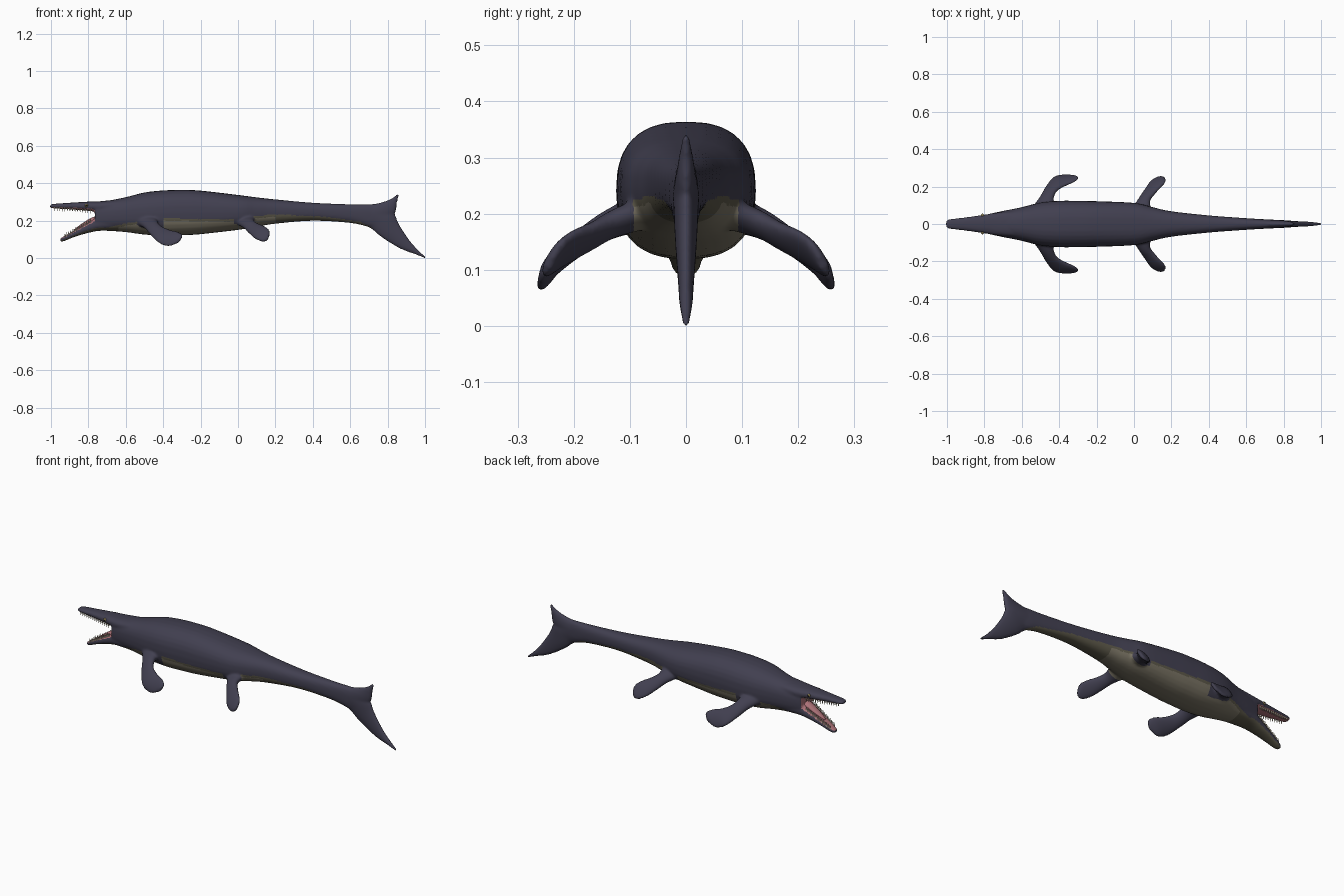
import bpy, bmesh, math
from mathutils import Vector, Matrix

cube = bpy.data.objects.get("Cube")
if cube:
    bpy.data.objects.remove(cube, do_unlink=True)


def material(name, r, g, b):
    m = bpy.data.materials.new(name)
    m.use_nodes = True
    m.diffuse_color = (r, g, b, 1)
    m.node_tree.nodes["Principled BSDF"].inputs["Base Color"].default_value = (r, g, b, 1)
    return m


slate = material("slate skin", .053, .05, .08)
pale = material("pale belly", .19, .17, .125)
olive = material("olive belly edge", .105, .095, .065)
pink = material("mouth pink", .42, .17, .19)
ivory = material("tooth ivory", .6, .55, .42)
amber = material("eye amber", .25, .2, .08)
black = material("pupil black", .01, .01, .01)


def smooth_path(rows, steps=5):
    """Catmull-Rom interpolation of rows of numbers."""
    out = []
    last = len(rows) - 1
    for i in range(last):
        p, q, r, s = (rows[max(0, min(last, i + k))] for k in (-1, 0, 1, 2))
        for j in range(steps):
            t = j / steps
            out.append([b + .5 * t * (c - a + t * (2 * a - 5 * b + 4 * c - d + t * (3 * (b - c) + d - a)))
                        for a, b, c, d in zip(p, q, r, s)])
    return out + [list(rows[-1])]


def loft(bm, rows, power=2, sides=28):
    """Skin rounded sections; a row holds both chord ends and the half thickness."""
    rows = smooth_path(rows)
    ends = [(Vector(r[:3]), Vector(r[3:6]), max(r[6], .002)) for r in rows]
    mids = [(a + b) / 2 for a, b, t in ends]
    rings = []
    for i, (a, b, t) in enumerate(ends):
        way = mids[min(i + 1, len(mids) - 1)] - mids[max(i - 1, 0)]
        u = (b - a) / 2
        n = u.cross(way).normalized() * t
        ring = []
        for k in range(sides):
            c, s = math.cos(math.tau * k / sides), math.sin(math.tau * k / sides)
            c = math.copysign(abs(c) ** (2 / power), c)
            s = math.copysign(abs(s) ** (2 / power), s)
            ring.append(bm.verts.new(mids[i] + u * c + n * s))
        rings.append(ring)
    for lo, hi in zip(rings, rings[1:]):
        for k in range(sides):
            j = (k + 1) % sides
            bm.faces.new((lo[k], lo[j], hi[j], hi[k]))
    bm.faces.new(rings[0][::-1])
    bm.faces.new(rings[-1])


def upright(rows):
    """x, bottom, top, half width -> vertical sections."""
    return [(x, 0, lo, x, 0, hi, w) for x, lo, hi, w in rows]


def fin(rows):
    """Sections lying in the middle plane."""
    return [(ax, 0, az, bx, 0, bz, t) for ax, az, bx, bz, t in rows]


def add_object(name, bm, mats):
    mesh = bpy.data.meshes.new(name)
    bmesh.ops.recalc_face_normals(bm, faces=bm.faces)
    bm.to_mesh(mesh)
    bm.free()
    for m in mats:
        mesh.materials.append(m)
    ob = bpy.data.objects.new(name, mesh)
    bpy.context.collection.objects.link(ob)
    return ob


TRUNK = [(-.765, .145, .302, .056), (-.7, .145, .306, .07), (-.6, .138, .325, .09),
         (-.5, .125, .35, .115), (-.4, .119, .361, .124), (-.3, .121, .364, .124),
         (-.2, .127, .36, .122), (0, .15, .337, .113), (.1, .167, .324, .09),
         (.2, .183, .313, .068), (.4, .199, .295, .046), (.6, .187, .287, .031),
         (.7, .165, .287, .025), (.77, .15, .285, .018)]
UPPER_JAW = [(-1.005, .269, .284, .016), (-.985, .265, .289, .026), (-.9, .26, .295, .036),
             (-.8, .252, .301, .05), (-.74, .245, .303, .06), (-.62, .24, .315, .07)]
LOWER_JAW = [(-.95, .088, .104, .014), (-.93, .09, .117, .024), (-.87, .114, .15, .035),
             (-.8, .134, .192, .047), (-.74, .145, .22, .058), (-.64, .145, .23, .07)]
UPPER_LOBE = [(.64, .284, .78, .19, .024), (.72, .288, .82, .215, .021), (.79, .305, .843, .245, .016),
              (.83, .325, .85, .295, .011), (.852, .343, .861, .334, .006)]
LOWER_LOBE = [(.62, .185, .8, .265, .024), (.7, .163, .838, .235, .022), (.765, .112, .862, .18, .019),
              (.865, .05, .918, .095, .014), (.95, .018, .967, .04, .011), (1.0, -.003, 1.006, .004, .006)]
FRONT_FLIPPER = [(-.56, .07, .2, -.42, .07, .21, .035), (-.505, .14, .165, -.43, .135, .195, .024),
                 (-.47, .2, .125, -.41, .18, .17, .018), (-.43, .25, .085, -.365, .205, .15, .016),
                 (-.375, .262, .062, -.32, .225, .14, .013), (-.315, .26, .082, -.293, .245, .123, .008)]
REAR_FLIPPER = [(-.03, .06, .2, .1, .05, .215, .03), (.025, .135, .165, .085, .12, .2, .022),
                (.055, .18, .135, .105, .155, .185, .018), (.09, .23, .103, .142, .195, .17, .015),
                (.13, .253, .086, .167, .222, .15, .012), (.157, .252, .093, .169, .24, .118, .008)]

# Skin: all lofts fused into one surface
bm = bmesh.new()
loft(bm, upright(TRUNK), 2.5)
loft(bm, upright(UPPER_JAW), 2.5)
loft(bm, upright(LOWER_JAW), 2.5)
loft(bm, fin(UPPER_LOBE))
loft(bm, fin(LOWER_LOBE))
for flipper in (FRONT_FLIPPER, REAR_FLIPPER):
    for side in (1, -1):
        loft(bm, [(a, side * b, c, d, side * e, f, t) for a, b, c, d, e, f, t in flipper])
body = add_object("body", bm, [])
fuse = body.modifiers.new("fuse", 'REMESH')
fuse.mode = 'VOXEL'
fuse.voxel_size = .006
blend = body.modifiers.new("blend", 'SMOOTH')
blend.factor = .5
blend.iterations = 7
bpy.context.view_layer.update()
fused = bpy.data.meshes.new_from_object(body.evaluated_get(bpy.context.evaluated_depsgraph_get()))
body.modifiers.clear()
body.data = fused
fused.materials.clear()
for m in (slate, pale, olive, pink):
    fused.materials.append(m)
fused.shade_smooth()

# Belly and mouth colours by height and direction
BELLY_LINE = [(-.95, .07), (-.75, .15), (-.6, .185), (-.4, .212), (-.05, .205),
              (.1, .225), (.2, .232), (.45, .222), (.65, .195), (.72, .16)]


def line_at(x, line):
    for (x0, z0), (x1, z1) in zip(line, line[1:]):
        if x0 <= x <= x1:
            return z0 + (z1 - z0) * (x - x0) / (x1 - x0)
    return -1


def skin_slot(c, n):
    gape = .1 + (c.x + .95) * .6
    if c.x < -.75 and gape - .02 < c.z < .275:
        inside = abs(c.y) < .05 and (n.x < -.6 and c.x > -.8)
        if inside or (c.z > .235 and n.z < -.6) or (c.z < .24 and n.z > .5):
            return 3
    if c.x < -.72:
        return 2 if n.z < -.55 and c.z < .17 else 0
    at_flipper = -.54 < c.x < -.4 or -.02 < c.x < .11
    depth = line_at(c.x, BELLY_LINE) - c.z
    if depth < 0 or abs(c.y) > (.095 if at_flipper else .135) or n.z > .3:
        return 0
    return 1 if depth > .012 and -.64 < c.x < .2 else 2


for f in fused.polygons:
    f.material_index = skin_slot(f.center, f.normal)

# Teeth along both jaws
bm = bmesh.new()
for rows, edge, sign, first in ((UPPER_JAW, 1, -1, -.98), (LOWER_JAW, 2, 1, -.925)):
    count = 15
    for i in range(count):
        x = first + (-.79 - first) * i / (count - 1)
        z = line_at(x, [(r[0], r[edge]) for r in rows])
        w = line_at(x, [(r[0], r[3]) for r in rows]) * .78
        for side in (1, -1):
            turn = Matrix.Rotation(math.pi if sign < 0 else 0, 4, 'X')
            bmesh.ops.create_cone(bm, cap_ends=True, segments=6, radius1=.0045, radius2=.0005, depth=.02,
                                  matrix=Matrix.Translation((x, side * w, z + sign * .003)) @ turn)
add_object("teeth", bm, [ivory])

# Tongue
bm = bmesh.new()
loft(bm, upright([(-.88, .142, .15, .008), (-.84, .16, .18, .018), (-.78, .18, .217, .026), (-.72, .19, .23, .03)]))
add_object("tongue", bm, [pink]).data.shade_smooth()

# Eyes with pupils
for name, side in (("left_eye", 1), ("right_eye", -1)):
    bm = bmesh.new()
    for radius, y, slot in ((.009, .045, 0), (.005, .0505, 1)):
        made = bmesh.ops.create_uvsphere(bm, u_segments=14, v_segments=8, radius=radius,
                                         matrix=Matrix.Translation((-.81, side * y, .281)))
        for f in {f for v in made["verts"] for f in v.link_faces}:
            f.material_index = slot
    add_object(name, bm, [amber, black]).data.shade_smooth()
